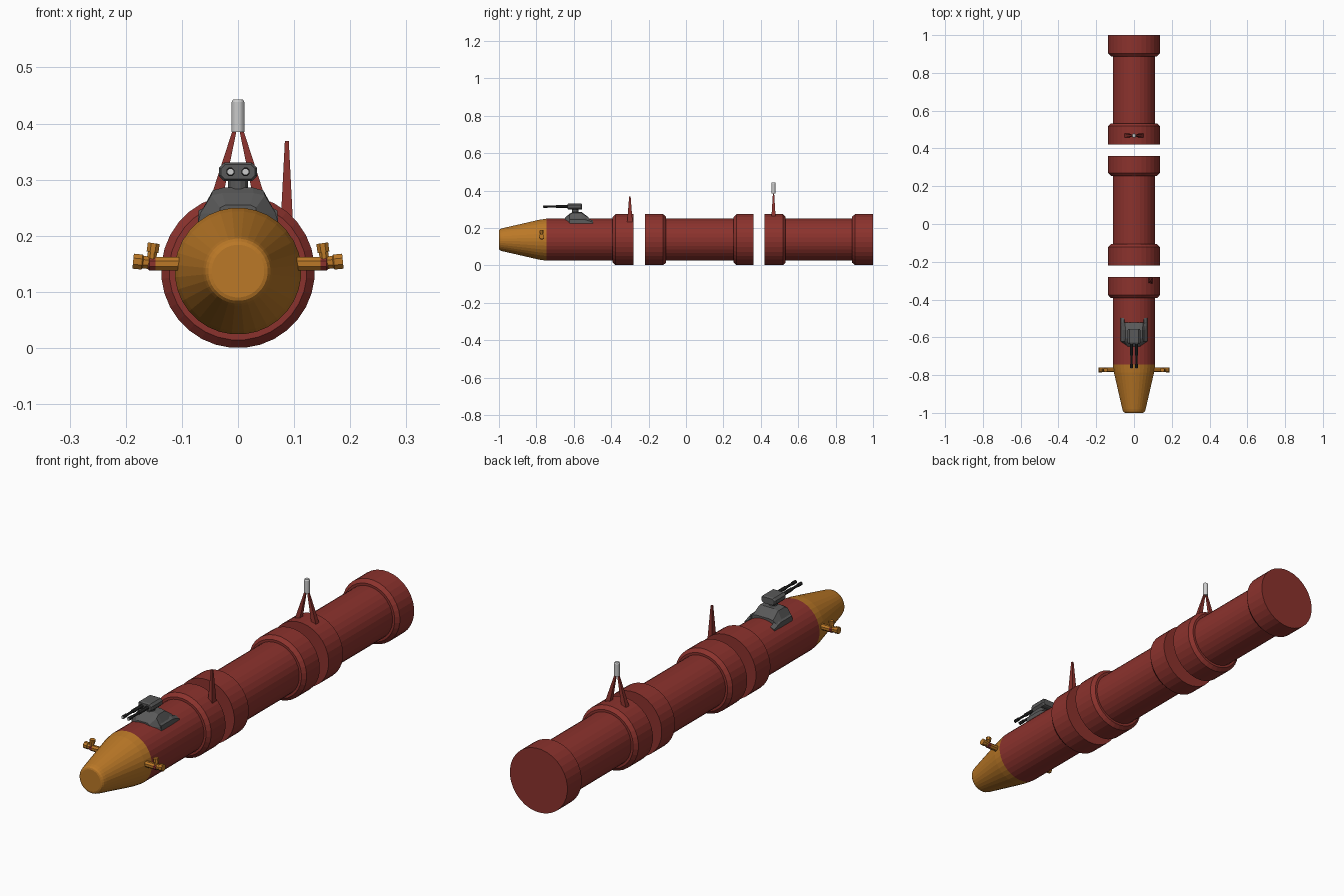
import bpy, bmesh, math
from mathutils import Vector

if "Cube" in bpy.data.objects:
    bpy.data.objects.remove(bpy.data.objects["Cube"])

CZ = 0.137        # height of the body axis
SIDES = 32


def material(name, rgb):
    m = bpy.data.materials.new(name)
    m.diffuse_color = (*rgb, 1)
    m.use_nodes = True
    m.node_tree.nodes["Principled BSDF"].inputs["Base Color"].default_value = m.diffuse_color
    return m


RED = material("hull_red", (0.26, 0.032, 0.026))
ORANGE = material("nose_orange", (0.50, 0.19, 0.02))
DARK = material("gun_grey", (0.10, 0.10, 0.10))
BLACK = material("barrel_black", (0.025, 0.025, 0.025))


def loft(name, rings, mat=None):
    """Skin a list of equal-length point rings and cap both ends."""
    bm = bmesh.new()
    vs = [[bm.verts.new(p) for p in ring] for ring in rings]
    n = len(vs[0])
    for a, b in zip(vs, vs[1:]):
        for i in range(n):
            j = (i + 1) % n
            bm.faces.new((a[i], a[j], b[j], b[i]))
    bm.faces.new(vs[0][::-1])
    bm.faces.new(vs[-1])
    bmesh.ops.recalc_face_normals(bm, faces=bm.faces)
    me = bpy.data.meshes.new(name)
    bm.to_mesh(me)
    bm.free()
    ob = bpy.data.objects.new(name, me)
    bpy.context.collection.objects.link(ob)
    if mat:
        me.materials.append(mat)
    return ob


def lathe(name, start, axis, profile, sides, mat=None):
    """Turn (distance, radius) pairs around an axis."""
    start, axis = Vector(start), Vector(axis).normalized()
    q = axis.to_track_quat('Z', 'Y')
    rings = []
    for d, r in profile:
        rings.append([start + axis * d + q @ Vector((
            r * math.cos(math.tau * (i + .5) / sides),
            r * math.sin(math.tau * (i + .5) / sides), 0)) for i in range(sides)])
    return loft(name, rings, mat)


def spike(name, base, top, base_size, top_size, mat):
    """Four-sided tapering strut with horizontal ends."""
    rings = []
    for (x, y, z), (w, d) in ((base, base_size), (top, top_size)):
        rings.append([(x + sx * w / 2, y + sy * d / 2, z)
                      for sx, sy in ((-1, -1), (1, -1), (1, 1), (-1, 1))])
    return loft(name, rings, mat)


# Hull sections: thin tube with wide chamfered collars
R, C, L = 0.113, 0.123, 0.137


def collar_back(y0, y1):
    return [(y0, R), (y0, C), (y0 + .015, L), (y1, L)]


def collar_front(y0, y1):
    return [(y0, L), (y1 - .015, L), (y1, C), (y1, R)]


lathe("front_hull", (0, 0, CZ), (0, 1, 0),
      [(-.745, R)] + collar_back(-.392, -.28), SIDES, RED)
lathe("middle_hull", (0, 0, CZ), (0, 1, 0),
      collar_front(-.22, -.107) + collar_back(.255, .36), SIDES, RED)
lathe("rear_hull", (0, 0, CZ), (0, 1, 0),
      collar_front(.42, .533) + collar_back(.888, 1.0), SIDES, RED)

# Nose cone with softened tip
lathe("nose_cone", (0, 0, CZ), (0, 1, 0),
      [(-1, .047), (-.998, .053), (-.992, .058), (-.98, .062), (-.785, .107), (-.745, R)],
      SIDES, ORANGE)

# Side thrusters: stub, red joint, upward and outward nozzles
for s, side in ((1, "right"), (-1, "left")):
    y = -.772
    lathe(f"{side}_thruster_stub", (s * .09, y, .15), (s, 0, 0),
          [(0, .013), (.057, .013)], 8, ORANGE)
    lathe(f"{side}_thruster_joint", (s * .142, y, .15), (s, 0, 0),
          [(0, .008), (.004, .013), (.016, .013), (.021, .008)], 8, RED)
    nozzle = [(0, .009), (.012, .009), (.012, .0115), (.028, .0115)]
    lathe(f"{side}_upper_nozzle", (s * .154, y, .159), (-s * .14, 0, 1), nozzle, 8, ORANGE)
    lathe(f"{side}_outer_nozzle", (s * .159, y, .152), (s, 0, .1),
          [(0, .012), (.01, .012), (.012, .0145), (.028, .0145)], 8, ORANGE)

# Turret base: faceted saddle lofted along the hull
def saddle(y, wide, shoulder, top, z_shoulder, z_top):
    half = [(wide, .215), (wide * .92, .24), (shoulder, z_shoulder), (top, z_top)]
    return [(x, y, z) for x, z in half] + [(-x, y, z) for x, z in reversed(half)]


loft("turret_base", [
    saddle(-.648, .036, .032, .022, .25, .255),
    saddle(-.622, .073, .048, .028, .272, .276),
    saddle(-.605, .073, .045, .026, .281, .286),
    saddle(-.56, .073, .045, .026, .281, .286),
    saddle(-.522, .073, .048, .026, .255, .258)], DARK)
for s, side in ((1, "right"), (-1, "left")):
    loft(f"turret_{side}_foot", [
        [(s * .05, yy, .21), (s * .073, yy, .21), (s * .07, yy, z - .01), (s * .052, yy, z)]
        for yy, z in ((-.62, .255), (-.54, .255), (-.498, .24))], DARK)
lathe("turret_neck", (0, -.592, .28), (0, 0, 1), [(0, .018), (.022, .018)], 12, DARK)

# Gun head: chamfered box
def octagon(y, w, h, c):
    z = .314
    return [(w, y, z - h + c), (w, y, z + h - c), (w - c, y, z + h), (c - w, y, z + h),
            (-w, y, z + h - c), (-w, y, z - h + c), (c - w, y, z - h), (w - c, y, z - h)]


loft("gun_head", [octagon(-.634, .03, .013, .007), octagon(-.628, .034, .0165, .009),
                  octagon(-.562, .034, .0165, .009), octagon(-.555, .029, .013, .007)], DARK)

# Twin barrels with thicker sleeves and pale muzzles
for s, side in ((1, "right"), (-1, "left")):
    x = s * .0135
    lathe(f"{side}_barrel", (x, -.62, .314), (0, -1, 0),
          [(0, .008), (.075, .008), (.075, .0055), (.12, .0055), (.12, .0075), (.143, .0075)],
          8, BLACK)
    lathe(f"{side}_muzzle", (x, -.755, .314), (0, -1, 0), [(0, .0055), (.0095, .0055)], 8)

# Single fin on the front collar
spike("front_fin", (.087, -.30, .232), (.087, -.30, .369), (.021, .029), (.007, .008), RED)

# Rear mast on two splayed legs
for s, side in ((1, "right"), (-1, "left")):
    spike(f"{side}_mast_leg", (s * .044, .468, .245), (s * .0055, .468, .39),
          (.024, .024), (.007, .006), RED)
lathe("mast_tip", (0, .468, .385), (0, 0, 1),
      [(0, .0115), (.053, .0115), (.058, .009)], 16)
